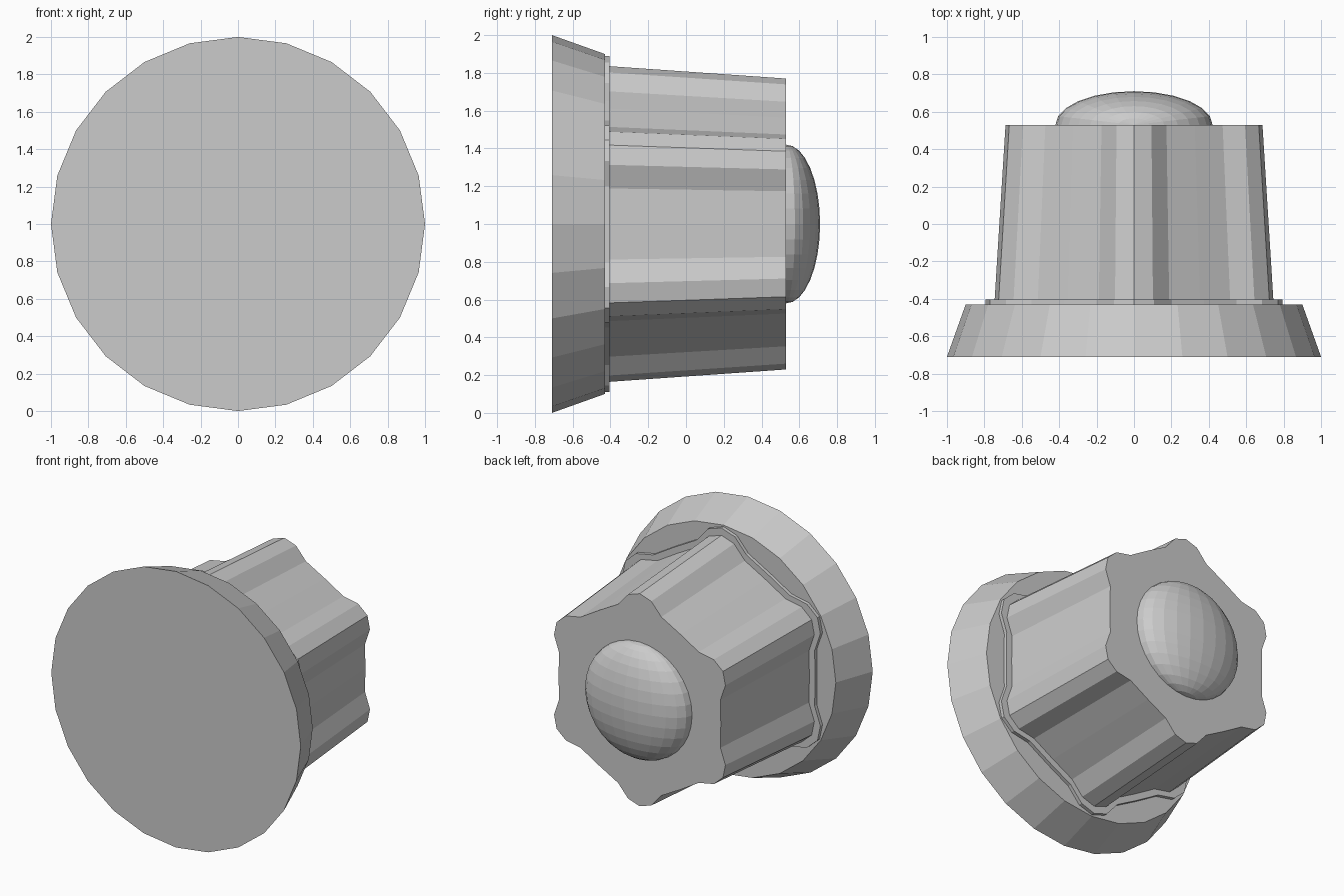
import bpy, bmesh
from math import sin, cos, radians, pi
from mathutils import Matrix

if "Cube" in bpy.data.objects:
    bpy.data.objects.remove(bpy.data.objects["Cube"])

CZ = 1.0  # height of the knob axis, which runs along y


def loft(name, front, back):
    """Closed solid between two equal-length outlines, each (y, [(x, z)...])."""
    bm = bmesh.new()
    a, b = [[bm.verts.new((x, y, CZ + z)) for x, z in pts] for y, pts in (front, back)]
    n = len(a)
    bm.faces.new(a)
    bm.faces.new(b[::-1])
    for i in range(n):
        j = (i + 1) % n
        bm.faces.new((a[i], b[i], b[j], a[j]))
    bmesh.ops.recalc_face_normals(bm, faces=bm.faces)
    return finish(name, bm)


def finish(name, bm):
    me = bpy.data.meshes.new(name)
    bm.to_mesh(me)
    bm.free()
    ob = bpy.data.objects.new(name, me)
    bpy.context.collection.objects.link(ob)
    return ob


def circle(r, n=24):
    return [(r * cos(2 * pi * i / n), r * sin(2 * pi * i / n)) for i in range(n)]


def lobed(scale):
    """Six-lobed grip outline: angle from each lobe peak, radius."""
    lobe = [(-15, .67), (-7.2, .745), (0, .77), (7.2, .745), (15, .67), (30, .65)]
    pts = []
    for k in range(6):
        for ang, r in lobe:
            t = radians(30 + 60 * k + ang)
            pts.append((scale * r * cos(t), scale * r * sin(t)))
    return pts


# flared round base
loft("base_flange", (-.71, circle(1.0)), (-.43, circle(.9)))
# thin lobed step under the grip
loft("grip_collar", (-.43, lobed(1.155)), (-.405, lobed(1.155)))
# tapered lobed grip
loft("grip_body", (-.405, lobed(1.085)), (.53, lobed(1.0)))

# flattened dome on the end of the grip
bm = bmesh.new()
bmesh.ops.create_uvsphere(bm, u_segments=24, v_segments=16, radius=1)
bmesh.ops.bisect_plane(bm, geom=bm.verts[:] + bm.edges[:] + bm.faces[:],
                       plane_co=(0, 0, 0), plane_no=(0, 1, 0), clear_inner=True)
bm.transform(Matrix.Translation((0, .53, CZ)) @ Matrix.Diagonal((.42, .18, .42, 1)))
finish("end_dome", bm)
